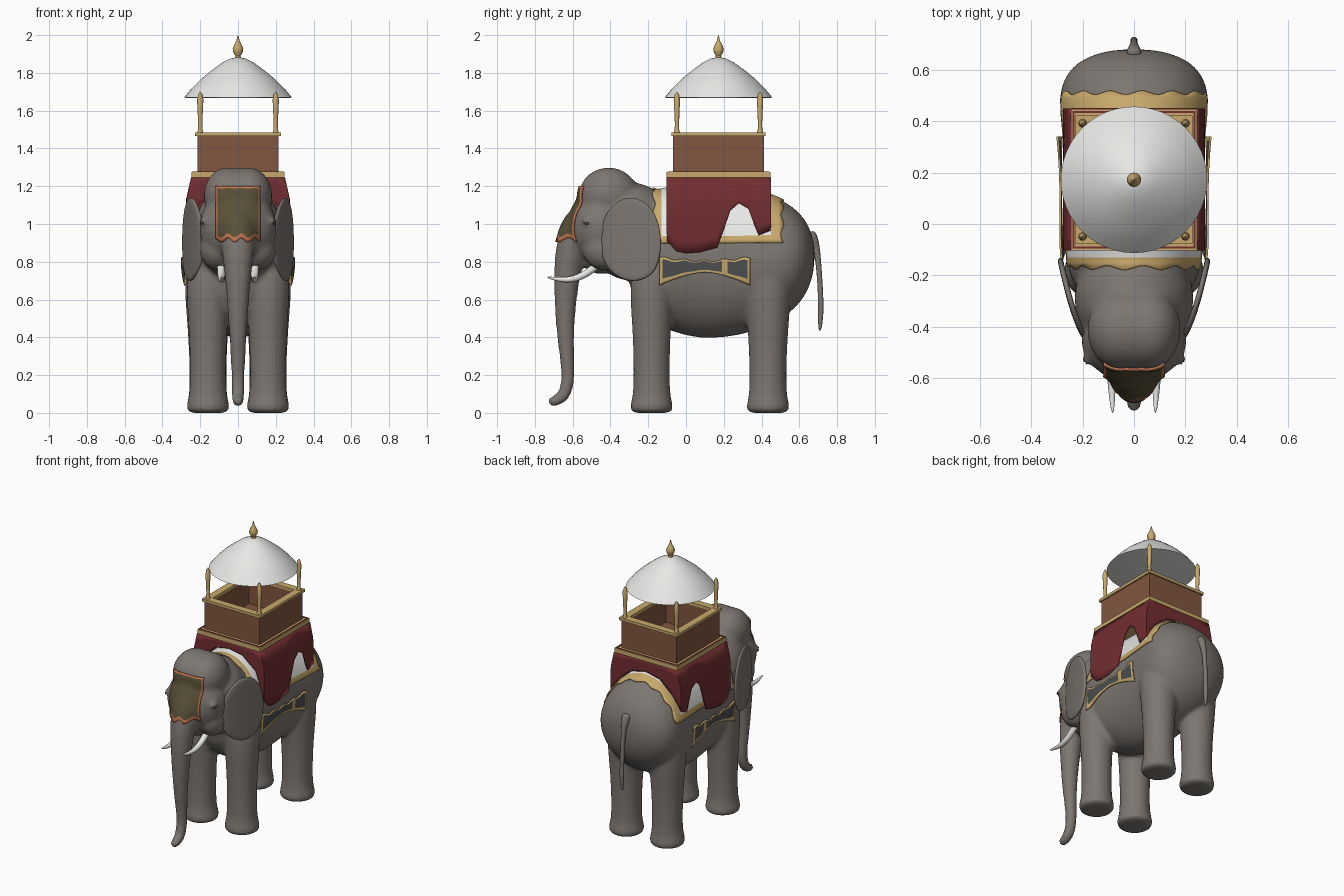
import bpy, bmesh, math
from mathutils import Vector, Matrix
from mathutils.bvhtree import BVHTree

cube = bpy.data.objects.get("Cube")
if cube:
    bpy.data.objects.remove(cube, do_unlink=True)


def material(name, r, g, b):
    m = bpy.data.materials.new(name)
    m.use_nodes = True
    m.diffuse_color = (r, g, b, 1)
    bsdf = next(n for n in m.node_tree.nodes if n.type == 'BSDF_PRINCIPLED')
    bsdf.inputs["Base Color"].default_value = (r, g, b, 1)
    bsdf.inputs["Roughness"].default_value = 0.7
    return m


SKIN = material("grey skin", .205, .183, .165)
WHITE = material("white", .8, .8, .78)
GOLD = material("gold", .58, .40, .15)
RED = material("dark red cloth", .17, .027, .03)
WOOD = material("brown wood", .22, .095, .05)
OLIVE = material("olive brown", .1, .08, .04)
ORANGE = material("copper orange", .5, .17, .08)
SLATE = material("slate grey", .075, .078, .08)
CY = .172  # centre of the seat and canopy


def finish(name, bm, mats, mods=(), angle=40):
    me = bpy.data.meshes.new(name)
    bm.to_mesh(me)
    bm.free()
    for m in mats:
        me.materials.append(m)
    me.shade_smooth()
    me.set_sharp_from_angle(angle=math.radians(angle))
    ob = bpy.data.objects.new(name, me)
    bpy.context.collection.objects.link(ob)
    for kind, settings in mods:
        mod = ob.modifiers.new(kind.title(), kind)
        for key, value in settings.items():
            setattr(mod, key, value)
    return ob


MIRROR = ('MIRROR', {})
SUBSURF = ('SUBSURF', {"levels": 2, "render_levels": 2})
THIN = ('SOLIDIFY', {"thickness": .008, "offset": 0})


def ball(bm, centre, radii):
    mat = Matrix.Translation(centre) @ Matrix.Diagonal((*radii, 1))
    bmesh.ops.create_uvsphere(bm, u_segments=24, v_segments=16, radius=1, matrix=mat)


def loft(bm, sections, seg=20):
    # each section is a centre and two half-axes
    rings = []
    for c, u, v in sections:
        angles = [math.tau * i / seg for i in range(seg)]
        rings.append([bm.verts.new(c + u * math.cos(a) + v * math.sin(a)) for a in angles])
    for a, b in zip(rings, rings[1:]):
        for i in range(seg):
            j = (i + 1) % seg
            bm.faces.new((a[i], a[j], b[j], b[i]))
    bm.faces.new(rings[0])
    bm.faces.new(rings[-1])
    bmesh.ops.recalc_face_normals(bm, faces=bm.faces)


def tube(bm, path, seg=16):
    # path of (x, y, z, radius), bending in the side plane
    pts = [Vector(p[:3]) for p in path]
    sections = []
    for i, p in enumerate(pts):
        t = pts[min(i + 1, len(pts) - 1)] - pts[max(i - 1, 0)]
        side = Vector((0, -t.z, t.y)).normalized()
        sections.append((p, Vector((path[i][3], 0, 0)), side * path[i][3]))
    loft(bm, sections, seg)


def lathe(bm, profile, x, y, seg=32):
    loft(bm, [(Vector((x, y, z)), Vector((r, 0, 0)), Vector((0, r, 0))) for r, z in profile], seg)


def grid(bm, rows, mat_rule=lambda i, j: 0):
    verts = [[bm.verts.new(p) for p in row] for row in rows]
    for i in range(len(rows) - 1):
        for j in range(len(rows[0]) - 1):
            f = bm.faces.new((verts[i][j], verts[i][j + 1], verts[i + 1][j + 1], verts[i + 1][j]))
            f.material_index = mat_rule(i, j)


def slab(bm, x, y, sx, sy, z0, z1):
    mat = Matrix.Translation((x, y, (z0 + z1) / 2)) @ Matrix.Diagonal((sx, sy, z1 - z0, 1))
    bmesh.ops.create_cube(bm, size=1, matrix=mat)


def frame(bm, hx, hy, wall, z0, z1):
    # rectangular ring of upright walls
    for s in (-1, 1):
        slab(bm, s * (hx - wall / 2), CY, wall, hy * 2, z0, z1)
        slab(bm, 0, CY + s * (hy - wall / 2), hx * 2 - wall * 2, wall, z0, z1)


# Body, head, trunk and legs, fused into one skin
bm = bmesh.new()
torso = [(-.31, .85, .17, .18), (-.25, .83, .235, .30), (-.15, .82, .268, .365), (0, .803, .268, .4),
         (.12, .795, .265, .407), (.3, .80, .272, .393), (.44, .81, .292, .348), (.53, .815, .292, .305),
         (.605, .82, .252, .24), (.65, .825, .19, .17), (.682, .83, .08, .07)]
loft(bm, [(Vector((0, y, z)), Vector((rx, 0, 0)), Vector((0, 0, rz))) for y, z, rx, rz in torso], 28)
leg = [(.098, -.003), (.115, .012), (.115, .045), (.1, .085), (.096, .2),
       (.1, .4), (.115, .6), (.115, .72), (.08, .84)]
for s in (-1, 1):
    lathe(bm, leg, s * .159, -.182, 20)
    lathe(bm, [(r * (1 + .12 * z), z) for r, z in leg], s * .159, .434, 20)
    ball(bm, (s * .055, -.41, 1.15), (.128, .16, .15))     # crown
    ball(bm, (s * .112, -.435, .87), (.092, .115, .115))   # cheek
    ball(bm, (s * .18, -.52, 1.018), (.022, .035, .018))   # brow
ball(bm, (0, -.41, 1.15), (.13, .16, .15))
ball(bm, (0, -.45, .98), (.208, .17, .21))
ball(bm, (0, -.29, .96), (.235, .24, .26))
ball(bm, (0, -.45, .81), (.1, .1, .075))
tube(bm, [(0, -.5, 1.04, .12), (0, -.58, .94, .1), (0, -.625, .82, .08), (0, -.64, .6, .06),
          (0, -.64, .4, .046), (0, -.622, .22, .036), (0, -.628, .14, .037),
          (0, -.65, .085, .036), (0, -.69, .062, .032), (0, -.735, .055, .024)])
raw = finish("elephant_body", bm, [SKIN], [
    ('SUBSURF', {"levels": 1}), ('REMESH', {"mode": 'VOXEL', "voxel_size": .0125}),
    ('SMOOTH', {"factor": .5, "iterations": 10})], 180)
deps = bpy.context.evaluated_depsgraph_get()
skin_mesh = bpy.data.meshes.new_from_object(raw.evaluated_get(deps))
raw.modifiers.clear()
raw.data = skin_mesh
skin_mesh.materials.clear()
skin_mesh.materials.append(SKIN)
skin_mesh.shade_smooth()
tree = BVHTree.FromPolygons([v.co.copy() for v in skin_mesh.vertices],
                            [tuple(p.vertices) for p in skin_mesh.polygons])


def cast(origin, direction, gap):
    d = Vector(direction).normalized()
    hit = tree.ray_cast(Vector(origin), d)[0]
    if hit is None:
        hit = tree.find_nearest(Vector(origin) + d)[0]
    return hit - d * gap


# Ears, their front edge tucked into the head
outline = [(-.455, .97), (-.42, 1.08), (-.32, 1.155), (-.21, 1.125), (-.145, 1.03), (-.125, .9),
           (-.145, .78), (-.19, .715), (-.29, .685), (-.39, .73), (-.455, .82)]
bm = bmesh.new()
rows = []
for k in (1, .8, .45, .1):
    row = []
    for y, z in outline + outline[:1]:
        y, z = -.28 + (y + .28) * k, .92 + (z - .92) * k
        row.append((.172 + .118 * ((y + .46) / .335) ** .6, y, z))
    rows.append(row)
grid(bm, rows)
bmesh.ops.remove_doubles(bm, verts=bm.verts, dist=.0001)
bmesh.ops.holes_fill(bm, edges=[e for e in bm.edges if e.is_boundary and
                                abs(e.verts[0].co.z - .92) < .06 and abs(e.verts[0].co.y + .28) < .06])
bmesh.ops.recalc_face_normals(bm, faces=bm.faces)
finish("ears", bm, [SKIN], [MIRROR, ('SOLIDIFY', {"thickness": .022, "offset": 0}), SUBSURF], 180)

# Eyes
bm = bmesh.new()
ball(bm, cast((1, -.525, 1.003), (-1, 0, 0), 0), (.007, .013, .007))
finish("eyes", bm, [SLATE], [MIRROR])

# Tusks
bm = bmesh.new()
tube(bm, [(.09, -.44, .81, .022), (.09, -.5, .755, .021), (.088, -.57, .712, .019),
          (.086, -.65, .70, .015), (.083, -.74, .72, .005)], 12)
finish("tusks", bm, [WHITE], [MIRROR, SUBSURF], 180)

# Tail
bm = bmesh.new()
tube(bm, [(0, .65, .96, .04), (0, .685, .9, .022), (0, .70, .82, .015), (0, .712, .65, .014),
          (0, .715, .53, .016), (0, .708, .43, .009)], 12)
finish("tail", bm, [SKIN], [SUBSURF], 180)

# Forehead ornament with a ragged copper border
bm = bmesh.new()
cols, lines = 20, 24
rows = []
for i in range(lines + 1):
    row = []
    for j in range(cols + 1):
        x = (j / cols - .5) * .235
        low = .915 + .012 * math.sin(x * 90)
        row.append(cast((x, -2, low + (1.2 - low) * i / lines), (0, 1, 0), .008))
    rows.append(row)
grid(bm, rows, lambda i, j: int(i < 2 or i == lines - 1 or j in (0, cols - 1)))
finish("forehead_ornament", bm, [OLIVE, ORANGE], [THIN])

# Saddle blanket, white with a gold border
bm = bmesh.new()
cols, lines = 34, 40
rows = []
for i in range(lines + 1):
    a = (i / lines - .5) * 2.78
    row = []
    for j in range(cols + 1):
        y = -.17 + .68 * j / cols
        if j in (0, cols):
            y += .008 * math.sin(a * 14)
        d = Vector((math.sin(a), 0, math.cos(a)))
        row.append(cast(Vector((0, y, .85)) + d, -d, .007))
    rows.append(row)
grid(bm, rows, lambda i, j: int(i < 2 or i >= lines - 2 or j < 2 or j >= cols - 3))
finish("saddle_blanket", bm, [WHITE, GOLD], [THIN])

# Flank ornaments: gold bow-shaped plates with dark fields
bm = bmesh.new()
cols, lines = 32, 10
rows = []
for i in range(lines + 1):
    row = []
    for j in range(cols + 1):
        y = -.14 + .48 * j / cols
        w = abs(j / cols * 2 - 1) ** 1.6
        low, high = .745 - .07 * w, .805 + .018 * w + .006 * math.sin(j * .9)
        row.append(cast((1, y, low + (high - low) * i / lines), (-1, 0, 0), .022))
    rows.append(row)
grid(bm, rows, lambda i, j: int(i in (0, 1, lines - 1) or j in (0, 22, 23, cols - 1)))
finish("flank_ornaments", bm, [SLATE, GOLD], [MIRROR, THIN])

# Hanging red cloth with a notched hem
front = [(0, 1.205), (.1, 1.185), (.19, 1.1)]
hem = [(-.1, .91), (-.05, .855), (0, .845), (.07, .85), (.165, .875), (.2, .97), (.235, 1.07),
       (.28, 1.11), (.33, 1.08), (.36, 1.0), (.385, .94), (.447, .965)]
rear = [(.19, 1.06), (.1, 1.15), (0, 1.175)]
edge = [(x, -.1, z) for x, z in front] + [(.245, y, z) for y, z in hem] + [(x, .447, z) for x, z in rear]
bm = bmesh.new()
rows = []
for k in range(7):
    row = []
    for x, y, low in edge:
        z = 1.245 + (low - 1.245) * k / 6
        flare = 1 + .11 * min(1, (1.245 - z) / .12)
        row.append((x * flare, y, z))
    rows.append(row)
grid(bm, rows)
bmesh.ops.recalc_face_normals(bm, faces=bm.faces)
finish("hanging_cloth", bm, [RED], [MIRROR, THIN])

# Gold platform under the seat, with a red piping line
bm = bmesh.new()
slab(bm, 0, CY, .49, .55, 1.235, 1.275)
finish("platform", bm, [GOLD])
bm = bmesh.new()
frame(bm, .24, .268, .009, 1.27, 1.278)
finish("platform_piping", bm, [RED])

# Open wooden seat box with its floor
bm = bmesh.new()
frame(bm, .215, .24, .035, 1.27, 1.468)
slab(bm, 0, CY, .37, .42, 1.27, 1.29)
finish("seat_box", bm, [WOOD])

# Gold rail on the box
bm = bmesh.new()
frame(bm, .227, .25, .05, 1.466, 1.485)
finish("seat_rail", bm, [GOLD])

# Turned posts
bm = bmesh.new()
for sx in (-1, 1):
    for sy in (-1, 1):
        lathe(bm, [(.017, 1.48), (.012, 1.5), (.011, 1.53), (.014, 1.6), (.017, 1.66),
                   (.012, 1.674), (.012, 1.684), (.002, 1.7)], sx * .2, CY + sy * .22, 16)
finish("canopy_posts", bm, [GOLD])

# Canopy and finial
bm = bmesh.new()
lathe(bm, [(.275, 1.668), (.285, 1.67), (.245, 1.718), (.195, 1.768), (.14, 1.813),
           (.085, 1.853), (.04, 1.876), (.01, 1.882)], 0, CY, 48)
finish("canopy", bm, [WHITE])
bm = bmesh.new()
lathe(bm, [(.018, 1.875), (.014, 1.89), (.026, 1.912), (.028, 1.928), (.019, 1.95),
           (.009, 1.968), (.005, 1.985), (.001, 2)], 0, CY, 20)
finish("finial", bm, [GOLD])
